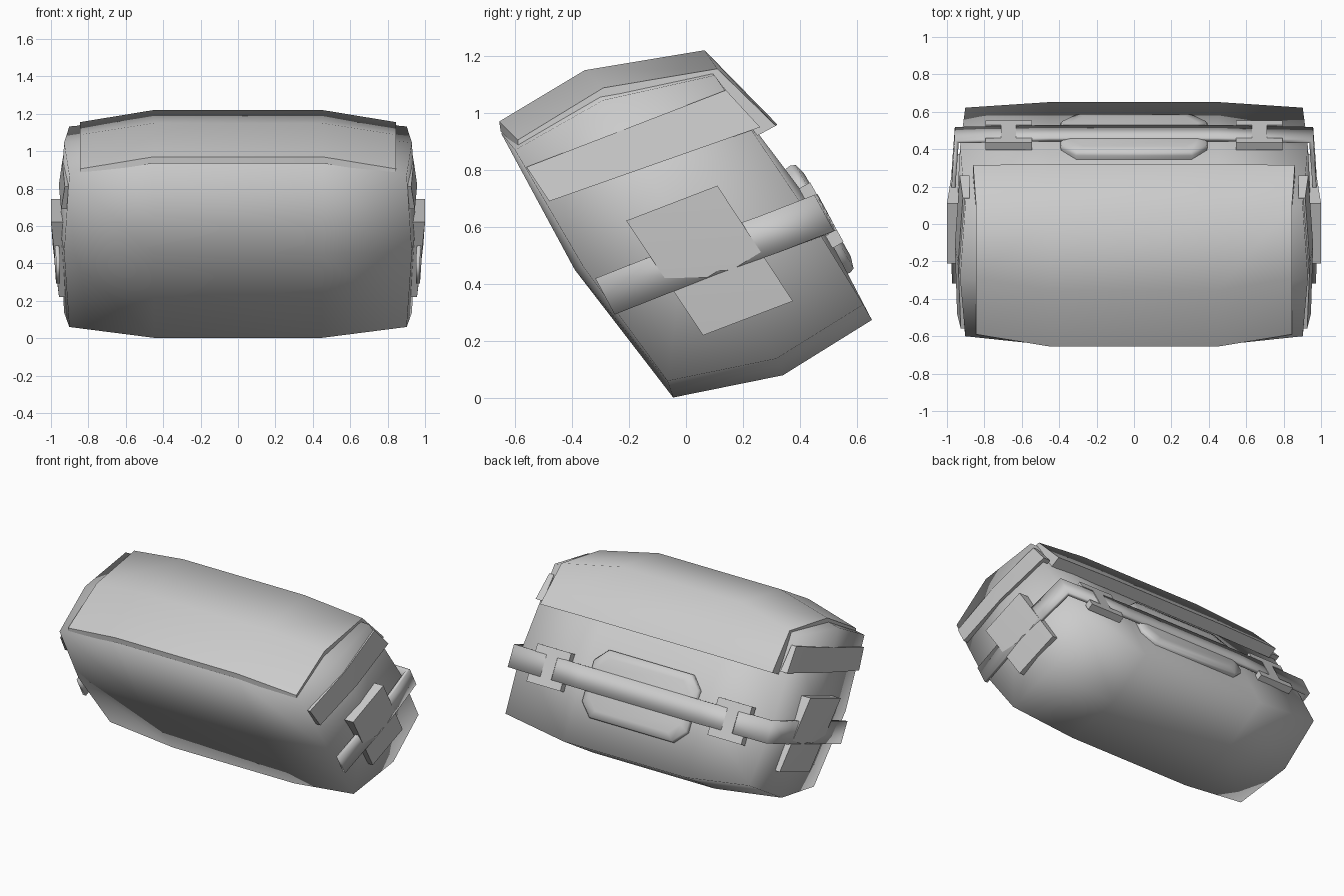
import bpy, bmesh, math
from mathutils import Vector

if "Cube" in bpy.data.objects:
    bpy.data.objects.remove(bpy.data.objects["Cube"])


def finish(name, bm, angle):
    """Turn a bmesh into a smooth-shaded object; edges above angle stay sharp."""
    bmesh.ops.recalc_face_normals(bm, faces=bm.faces)
    me = bpy.data.meshes.new(name)
    bm.to_mesh(me)
    bm.free()
    ob = bpy.data.objects.new(name, me)
    bpy.context.collection.objects.link(ob)
    bpy.ops.object.select_all(action='DESELECT')
    ob.select_set(True)
    bpy.context.view_layer.objects.active = ob
    bpy.ops.object.shade_smooth_by_angle(angle=math.radians(angle))
    return ob


def loft(name, rings, angle=40, tips=(None, None)):
    """Skin closed rings; cap the ends flat, or as a fan to a tip point."""
    bm = bmesh.new()
    vs = [[bm.verts.new(p) for p in r] for r in rings]
    n = len(vs[0])
    for a, b in zip(vs, vs[1:]):
        for i in range(n):
            bm.faces.new((a[i], a[(i + 1) % n], b[(i + 1) % n], b[i]))
    for ring, tip in zip((vs[0], vs[-1]), tips):
        if tip is None:
            bm.faces.new(ring)
        else:
            t = bm.verts.new(tip)
            for i in range(n):
                bm.faces.new((ring[i], ring[(i + 1) % n], t))
    return finish(name, bm, angle)


def at_x(x, profile):
    return [(x, y, z) for y, z in profile]


# Body: slanted, softly bulging box
mid = [(-.648, .928), (-.39, .45), (-.045, .002), (.34, .08),
       (.652, .274), (.44, .68), (.05, 1.175), (-.35, 1.105)]
end = [(-.60, .87), (-.36, .46), (-.065, .06), (.316, .138),
       (.622, .328), (.412, .67), (.10, 1.132), (-.29, 1.045)]


def end_ring(s):
    return [(s * (.902 if i % 2 == 0 else .93), y, z) for i, (y, z) in enumerate(end)]


loft("body", [end_ring(-1), at_x(-.45, mid), at_x(.45, mid), end_ring(1)], 180,
     ((-.952, 0, .58), (.952, 0, .58)))

# Lid: shell over the top with a thick overhang at the back
lid_mid = [(-.655, .97), (-.355, 1.15), (.065, 1.22), (.32, .96),
           (.25, .925), (.05, 1.18), (-.35, 1.11), (-.65, .935)]
lid_end = [(-.59, .905), (-.29, 1.088), (.11, 1.155), (.315, .955),
           (.25, .92), (.09, 1.137), (-.29, 1.05), (-.59, .873)]


def lid_ring(s):
    return [(s * (.86 if i in (3, 4) else .845), y, z) for i, (y, z) in enumerate(lid_end)]


loft("lid", [lid_ring(-1), at_x(-.45, lid_mid), at_x(.45, lid_mid), lid_ring(1)], 55)

# Back panel frame: u along x, v up the slope, w outwards
UP, OUT = Vector((0, -.49, .872)), Vector((0, .872, .49))


def on_back(center, outline, w):
    return [Vector(center) + Vector((u, 0, 0)) + UP * v + OUT * w for u, v in outline]


def octagon(w, h, c):
    return [(w - c, h), (w, h - c), (w, c - h), (w - c, -h),
            (c - w, -h), (-w, c - h), (-w, h - c), (c - w, h)]


# Padded plate in the middle of the back
pc = (0, .493, .64)
loft("back_plate", [on_back(pc, octagon(.385, .21, .08), -.07),
                    on_back(pc, octagon(.392, .215, .08), -.025),
                    on_back(pc, octagon(.385, .208, .08), -.008),
                    on_back(pc, octagon(.34, .165, .07), .004)], 50)

for s, side in ((1, "right"), (-1, "left")):
    # H-shaped strap clip
    q = [(.125, .12), (.125, .07), (.04, .07), (.04, -.07), (.125, -.07), (.125, -.12)]
    h = q + [(-u, v) for u, v in reversed(q)]
    cc = (s * .67, .494, .652)
    loft("strap_clip_" + side, [on_back(cc, h, -.045), on_back(cc, h, 0)], 30)

    # Wedge-shaped padded plate on the end
    quad = [(-.21, .622), (.11, .745), (.375, .34), (.06, .22)]
    xs = [1.0, 1.0, .957, .957]
    loft("side_plate_" + side,
         [at_x(s * .91, quad),
          [(s * x, y, z) for x, (y, z) in zip(xs, quad)]], 50,
         (None, (s * .99, .08, .49)))

    # Upper side strip, following the bulge of the end
    stations = [((-.56, .81), (-.48, .69), .926, .946),
                ((-.21, .945), (-.11, .82), .94, .958),
                ((.14, 1.08), (.26, .95), .915, .932)]
    loft("side_strip_" + side,
         [[(s * a, *t), (s * b, *u), (s * .88, *u), (s * .88, *t)]
          for t, u, a, b in stations], 40)

# Belt: one ribbon round both ends and the back
half = [(.962, -.318, .42), (.972, .05, .565), (.962, .25, .635),
        (.948, .441, .708), (.45, .452, .71)]
path = half + [(-x, y, z) for x, y, z in reversed(half)]
bm = bmesh.new()
rows = [(bm.verts.new(p), bm.verts.new(Vector(p) + Vector((0, .068, -.127)))) for p in path]
for (a, b), (c, d) in zip(rows, rows[1:]):
    bm.faces.new((a, b, d, c))
belt = finish("belt", bm, 40)
mod = belt.modifiers.new("thickness", 'SOLIDIFY')
mod.thickness = .022
mod.offset = 0
mod.use_even_offset = True
